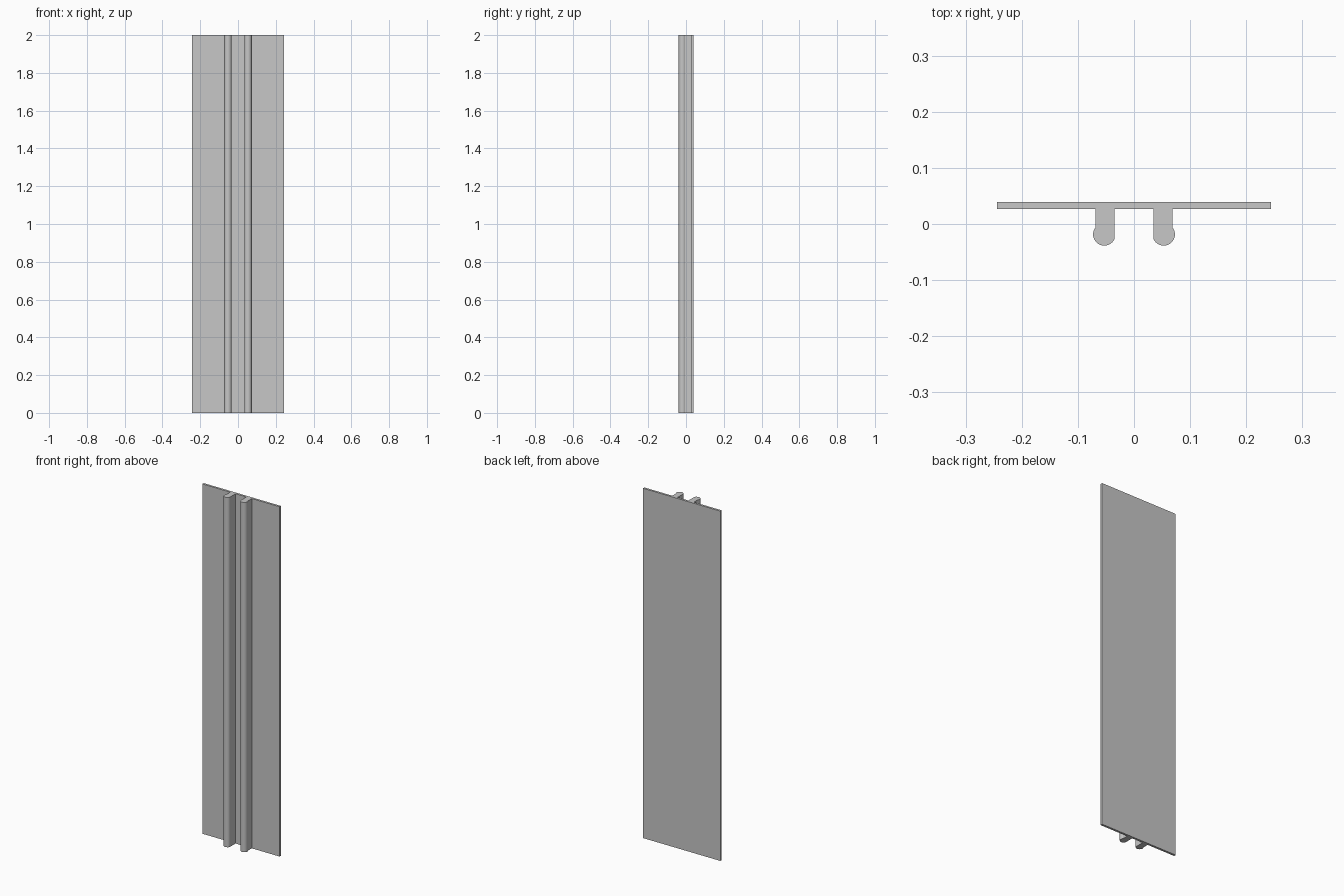
import bpy, bmesh, math

HEIGHT = 2.0

if "Cube" in bpy.data.objects:
    bpy.data.objects.remove(bpy.data.objects["Cube"], do_unlink=True)

# Single light grey material
grey = bpy.data.materials.new("light grey")
grey.use_nodes = True
colour = (0.57, 0.57, 0.57, 1)
grey.diffuse_color = colour
grey.node_tree.nodes["Principled BSDF"].inputs["Base Color"].default_value = colour

# Rib outline, inner side first: flat inner side, round bulb at the tip, straight stem
half, back, front = 0.244, 0.039, 0.0265
inner, outer = 0.0345, 0.0685
cx, cy, radius = 0.053, -0.0185, 0.02
start = -math.acos((inner - cx) / radius)
end = math.acos((outer - cx) / radius)
steps = 18
rib = [(inner, front)]
for i in range(steps + 1):
    a = start + (end - start) * i / steps
    rib.append((cx + radius * math.cos(a), cy + radius * math.sin(a)))
rib.append((outer, front))

# Whole cross-section: right half from the plate edge to the middle, then its mirror
left_half = rib + [(half, front), (half, back)]
right_half = [(-x, y) for x, y in reversed(left_half)]

# Extrude the cross-section to full height
bm = bmesh.new()
base = bm.faces.new([bm.verts.new((x, y, 0)) for x, y in left_half + right_half])
top = bmesh.ops.extrude_face_region(bm, geom=[base], use_keep_orig=True)
verts = [v for v in top["geom"] if isinstance(v, bmesh.types.BMVert)]
bmesh.ops.translate(bm, verts=verts, vec=(0, 0, HEIGHT))
bmesh.ops.recalc_face_normals(bm, faces=bm.faces)
mesh = bpy.data.meshes.new("ribbed_panel")
bm.to_mesh(mesh)
bm.free()
mesh.materials.append(grey)
panel = bpy.data.objects.new("ribbed_panel", mesh)
bpy.context.collection.objects.link(panel)

# Smooth bulbs, sharp corners
bpy.ops.object.select_all(action="DESELECT")
panel.select_set(True)
bpy.context.view_layer.objects.active = panel
bpy.ops.object.shade_smooth_by_angle(angle=math.radians(20))
